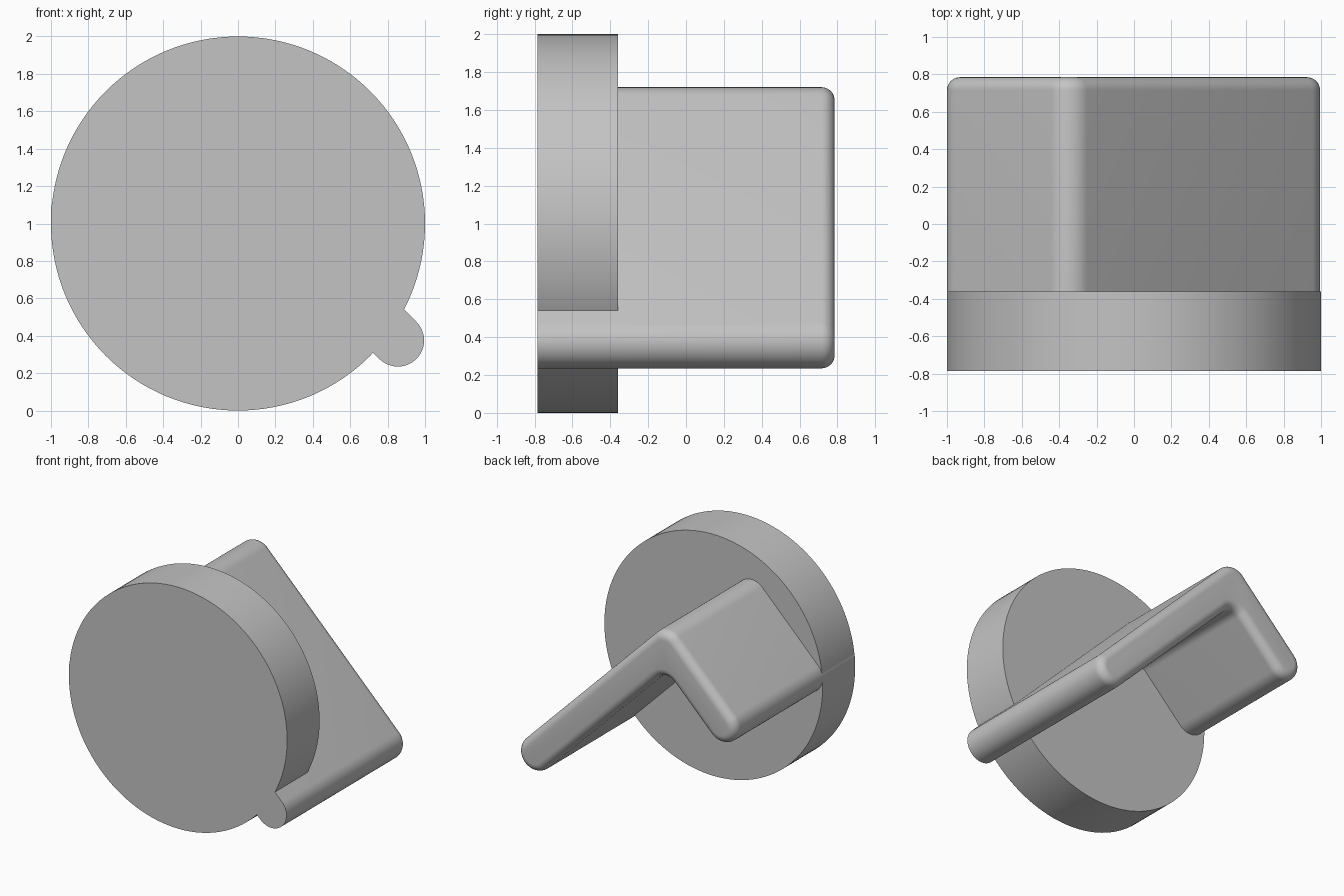
import bpy
import bmesh
import math
from mathutils import Vector, Matrix

cube = bpy.data.objects.get("Cube")
if cube:
    bpy.data.objects.remove(cube)

# Single plain grey
grey = bpy.data.materials.new("light_grey")
grey.use_nodes = True
colour = (0.55, 0.55, 0.55, 1)
grey.diffuse_color = colour
grey.node_tree.nodes["Principled BSDF"].inputs["Base Color"].default_value = colour

FRONT, BACK = -0.785, 0.785
PLATE_BACK = -0.36


def finish(bm, name):
    bmesh.ops.recalc_face_normals(bm, faces=bm.faces[:])
    mesh = bpy.data.meshes.new(name)
    bm.to_mesh(mesh)
    bm.free()
    obj = bpy.data.objects.new(name, mesh)
    bpy.context.collection.objects.link(obj)
    mesh.materials.append(grey)
    bpy.ops.object.select_all(action="DESELECT")
    obj.select_set(True)
    bpy.context.view_layer.objects.active = obj
    bpy.ops.object.shade_smooth_by_angle(angle=math.radians(35))
    return obj


# Round wall plate
bm = bmesh.new()
bmesh.ops.create_cone(
    bm, cap_ends=True, segments=128, radius1=1, radius2=1, depth=PLATE_BACK - FRONT,
    matrix=Matrix.Translation((0, (FRONT + PLATE_BACK) / 2, 1))
    @ Matrix.Rotation(math.pi / 2, 4, "X"))
finish(bm, "round_plate")

# Bent hook: an L with a long and a short arm at right angles, tilted 45 degrees
ELBOW = Vector((-0.35, 0, 1.58))
LONG_DIR = Vector((1, 0, -1)).normalized()
SHORT_DIR = Vector((-1, 0, -1)).normalized()
LONG, SHORT = 1.704, 0.721
HALF, FILLET, EDGE = 0.14, 0.1, 0.07


def arc(cu, cv, radius, start, end, steps=16):
    for i in range(steps + 1):
        a = math.radians(start + (end - start) * i / steps)
        yield cu + radius * math.cos(a), cv + radius * math.sin(a)


def outline(inset, y):
    r, c = HALF - inset, HALF + FILLET
    points = [*arc(0, 0, r, 180, 270),
              *arc(LONG, 0, r, -90, 90, 24),
              *arc(c, c, FILLET + inset, 270, 180),
              *arc(0, SHORT, r, 0, 180, 24)]
    return [ELBOW + LONG_DIR * u + SHORT_DIR * v + Vector((0, y, 0)) for u, v in points]


# Rings run from the front to the rounded back edge
rings = [(0, FRONT)]
for i in range(9):
    a = math.pi / 2 * i / 8
    rings.append((EDGE * (1 - math.cos(a)), BACK - EDGE * (1 - math.sin(a))))

bm = bmesh.new()
loops = [[bm.verts.new(p) for p in outline(d, y)] for d, y in rings]
for lower, upper in zip(loops, loops[1:]):
    for i in range(len(lower)):
        j = (i + 1) % len(lower)
        bm.faces.new((lower[i], lower[j], upper[j], upper[i]))
bm.faces.new(loops[0])
bm.faces.new(loops[-1])
finish(bm, "bent_hook")
